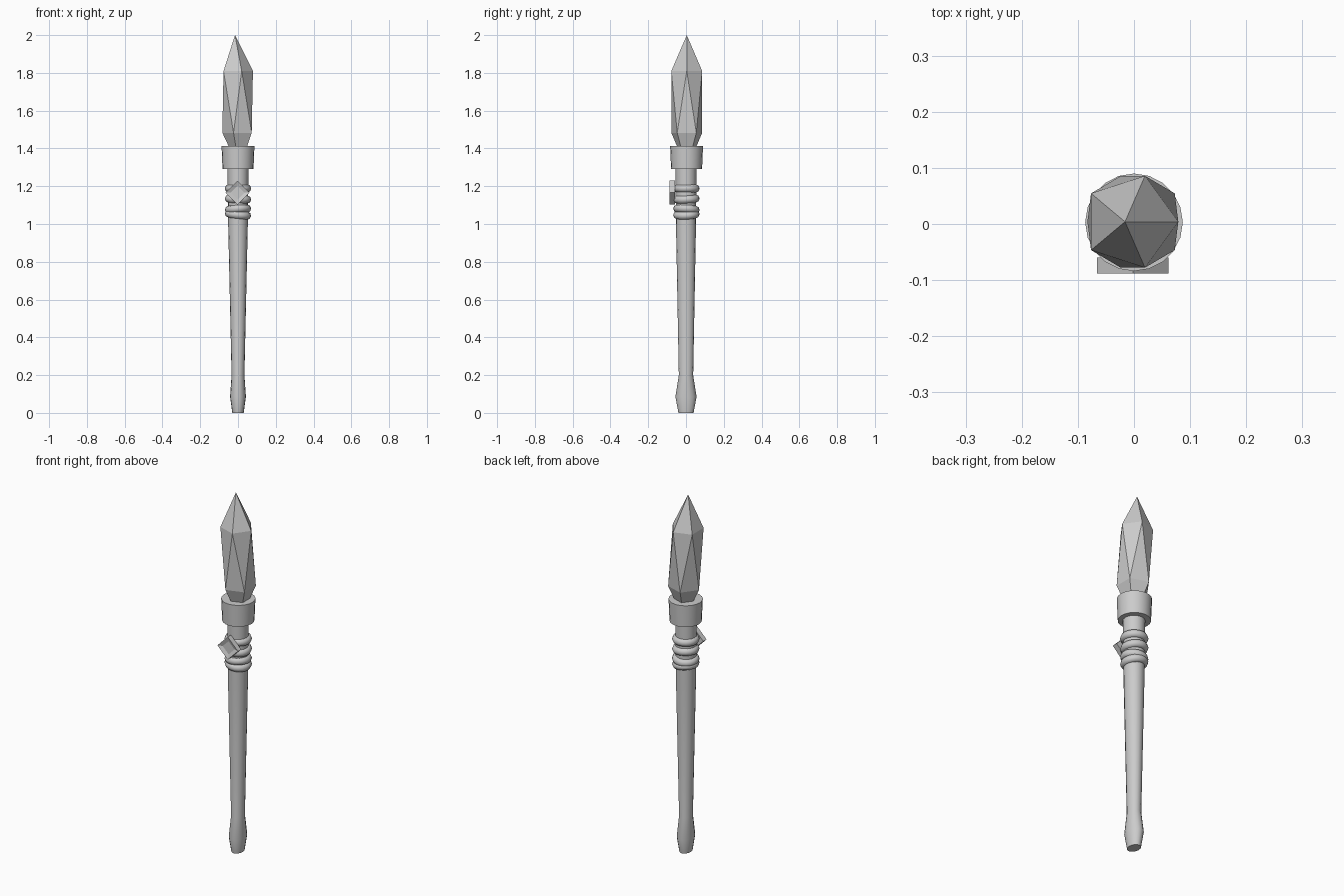
import bpy, bmesh, math
from mathutils import Matrix

if "Cube" in bpy.data.objects:
    bpy.data.objects.remove(bpy.data.objects["Cube"])


def finish(name, bm, smooth=True):
    bmesh.ops.recalc_face_normals(bm, faces=bm.faces)
    me = bpy.data.meshes.new(name)
    bm.to_mesh(me)
    bm.free()
    ob = bpy.data.objects.new(name, me)
    bpy.context.collection.objects.link(ob)
    if smooth:
        bpy.ops.object.select_all(action='DESELECT')
        ob.select_set(True)
        bpy.context.view_layer.objects.active = ob
        bpy.ops.object.shade_smooth_by_angle(angle=math.radians(35))
    return ob


def loft(name, rings, sides):
    """Closed lathe with elliptical rings (z, x radius, y radius)."""
    bm = bmesh.new()
    loops = []
    for z, rx, ry in rings:
        loops.append([bm.verts.new((rx * math.cos(2 * math.pi * i / sides),
                                    ry * math.sin(2 * math.pi * i / sides), z))
                      for i in range(sides)])
    for a, b in zip(loops, loops[1:]):
        for i in range(sides):
            j = (i + 1) % sides
            bm.faces.new((a[i], a[j], b[j], b[i]))
    bm.faces.new(loops[0])
    bm.faces.new(loops[-1])
    return finish(name, bm)


# Tapered shaft with a flattened pommel
loft("shaft", [(0, .03, .04), (.085, .042, .056), (.2, .034, .038),
               (1.0, .052, .053), (1.32, .056, .056)], 16)

# Collar holding the crystal
collar = loft("collar", [(1.29, .082, .082), (1.412, .087, .087)], 20)
collar.location.y = .003

# Tilted rope windings
for i, (z, tilt_x, tilt_y) in enumerate([(1.188, 0, 0), (1.132, 3, 3),
                                         (1.078, -4, -4), (1.05, 3, 7)]):
    bpy.ops.mesh.primitive_torus_add(
        major_segments=20, minor_segments=8, major_radius=.048, minor_radius=.022,
        location=(0, .002, z),
        rotation=(math.radians(tilt_x), math.radians(tilt_y), 0))
    bpy.context.object.name = f"winding_{i + 1}"
    bpy.ops.object.shade_smooth_by_angle(angle=math.radians(50))

# Diamond badge with a recessed centre
bm = bmesh.new()
bmesh.ops.create_cube(bm, size=1, matrix=Matrix.Translation((-.002, -.074, 1.166))
                      @ Matrix.Rotation(math.radians(45), 4, 'Y')
                      @ Matrix.Diagonal((.09, .029, .09, 1)))
bm.normal_update()
front = min(bm.faces, key=lambda f: f.calc_center_median().y)
bmesh.ops.inset_region(bm, faces=[front], thickness=.027)
bmesh.ops.translate(bm, verts=front.verts, vec=(0, .008, 0))
finish("badge", bm, smooth=False)

# Crystal: two opposed pentagon rings between two points, slightly leaning
bm = bmesh.new()
tip = bm.verts.new((-.016, .004, 2.0))
base = bm.verts.new((.008, .004, 1.29))
upper, lower = [], []
for i in range(5):
    a = math.radians(72 * i)
    b = a + math.radians(36)
    upper.append(bm.verts.new((-.007 + .086 * math.cos(a), .004 + .086 * math.sin(a), 1.81)))
    lower.append(bm.verts.new((.003 + .086 * math.cos(b), .004 + .086 * math.sin(b), 1.483)))
for i in range(5):
    j = (i + 1) % 5
    bm.faces.new((upper[i], upper[j], tip))
    bm.faces.new((lower[j], lower[i], base))
    bm.faces.new((upper[i], lower[i], upper[j]))
    bm.faces.new((lower[i], lower[j], upper[j]))
finish("crystal", bm, smooth=False)
